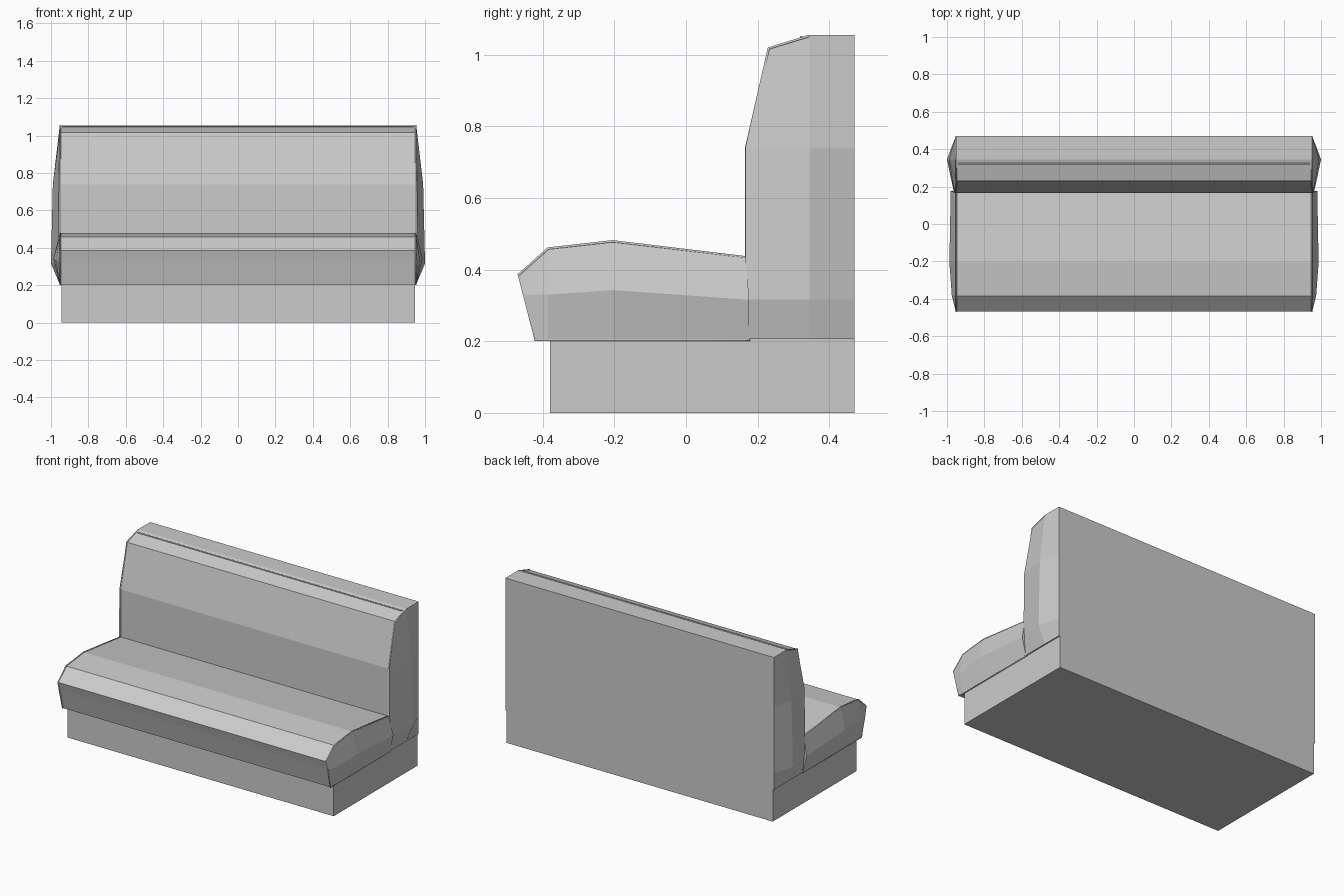
import bpy

if "Cube" in bpy.data.objects:
    bpy.data.objects.remove(bpy.data.objects["Cube"])


def make_object(name, verts, faces):
    mesh = bpy.data.meshes.new(name)
    mesh.from_pydata(verts, [], faces)
    mesh.update()
    obj = bpy.data.objects.new(name, mesh)
    bpy.context.collection.objects.link(obj)
    return obj


def cushion(name, columns):
    """Puffed right end as a grid, mirrored to the left, rims bridged across."""
    n, m = len(columns), len(columns[0])
    right = [p for col in columns for p in col]
    k = len(right)
    verts = right + [(-x, y, z) for x, y, z in right]
    faces = []
    for i in range(n - 1):
        for j in range(m - 1):
            a, b, c, d = i*m + j, (i+1)*m + j, (i+1)*m + j + 1, i*m + j + 1
            faces += [(a, b, c, d), (d + k, c + k, b + k, a + k)]
    rim = [i*m for i in range(n)] + [(n-1)*m + j for j in range(1, m)]
    rim += [i*m + m - 1 for i in range(n-2, -1, -1)] + list(range(m-2, 0, -1))
    for a, b in zip(rim, rim[1:] + rim[:1]):
        faces.append((b, a, a + k, b + k))
    return make_object(name, verts, faces)


def piping(name, points, cyclic=False, radius=0.004):
    curve = bpy.data.curves.new(name, 'CURVE')
    curve.dimensions = '3D'
    curve.bevel_depth = radius
    curve.bevel_resolution = 1
    curve.use_fill_caps = True
    spline = curve.splines.new('POLY')
    spline.points.add(len(points) - 1)
    for sp, p in zip(spline.points, points):
        sp.co = (*p, 1)
    spline.use_cyclic_u = cyclic
    obj = bpy.data.objects.new(name, curve)
    bpy.context.collection.objects.link(obj)


# Plinth
bpy.ops.mesh.primitive_cube_add(size=1, location=(0, 0.045, 0.103))
base = bpy.context.object
base.name = "base"
base.scale = (1.89, 0.85, 0.206)

# Seat cushion: columns front to back, each bottom / middle / top
E = 0.953
cushion("seat", [
    [(E, -0.42, 0.203), (0.957, -0.452, 0.33), (E, -0.468, 0.386)],
    [(E, -0.385, 0.203), (0.974, -0.385, 0.33), (E, -0.385, 0.459)],
    [(E, -0.205, 0.203), (0.987, -0.205, 0.343), (E, -0.205, 0.479)],
    [(E, 0.176, 0.203), (0.98, 0.176, 0.316), (E, 0.168, 0.435)],
])

# Backrest: columns front to back, each listed bottom to top
cushion("backrest", [
    [(E, 0.166, 0.206), (0.962, 0.166, 0.316), (0.958, 0.166, 0.74), (E, 0.231, 1.018)],
    [(E, 0.345, 0.206), (1.0, 0.345, 0.316), (0.99, 0.345, 0.74), (E, 0.345, 1.055)],
    [(E, 0.47, 0.206), (E, 0.47, 0.316), (E, 0.47, 0.74), (E, 0.47, 1.055)],
])

# Piping around both cushion ends
seat_edge = [(-0.42, 0.203), (-0.467, 0.386), (-0.385, 0.459),
             (-0.205, 0.479), (0.168, 0.435), (0.176, 0.203)]
back_edge = [(0.168, 0.206), (0.168, 0.74), (0.231, 1.018), (0.345, 1.053)]
for side, s in (("right", 1), ("left", -1)):
    piping(side + "_seat_piping", [(s*0.951, y, z) for y, z in seat_edge], True)
    piping(side + "_back_piping", [(s*0.951, y, z) for y, z in back_edge])

# Seam along the top of the backrest
piping("top_seam", [(-0.94, 0.322, 1.049), (0.94, 0.322, 1.049)])
